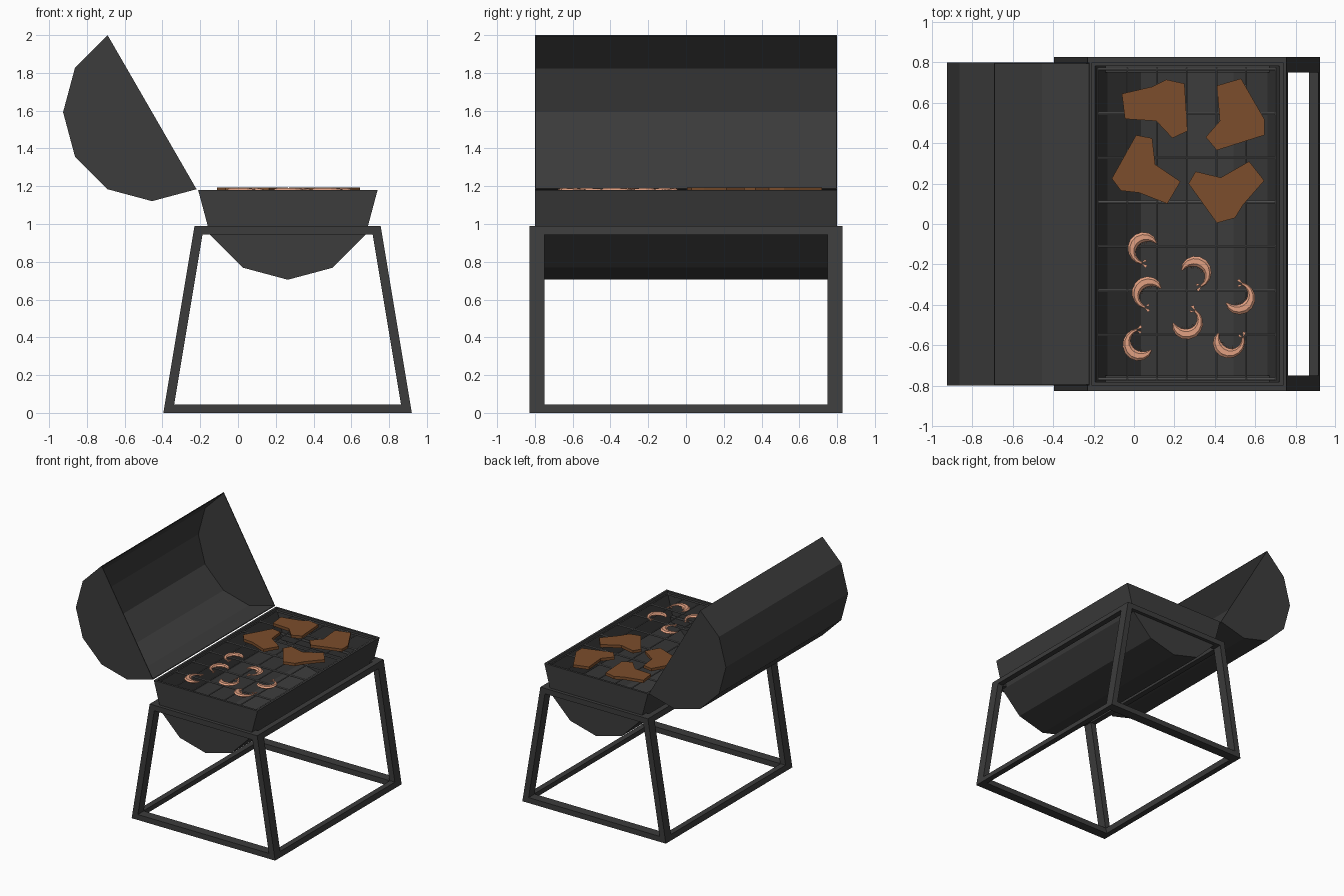
import bpy, bmesh
from math import sin, cos, pi, radians
from mathutils import Vector, Matrix

if "Cube" in bpy.data.objects:
    bpy.data.objects.remove(bpy.data.objects["Cube"])


def material(name, rgb):
    m = bpy.data.materials.new(name)
    m.diffuse_color = (*rgb, 1)
    m.use_nodes = True
    m.node_tree.nodes["Principled BSDF"].inputs["Base Color"].default_value = m.diffuse_color
    return m


IRON = material("dark_iron", (0.045, 0.045, 0.045))
STEEL = material("grate_steel", (0.12, 0.12, 0.12))
MEAT = material("cooked_meat", (0.20, 0.075, 0.025))
PINK = material("shrimp_pink", (0.75, 0.35, 0.22))


def finish(name, bm, mat):
    bmesh.ops.recalc_face_normals(bm, faces=bm.faces[:])
    me = bpy.data.meshes.new(name)
    bm.to_mesh(me)
    bm.free()
    me.materials.append(mat)
    ob = bpy.data.objects.new(name, me)
    bpy.context.collection.objects.link(ob)
    return ob


def skin(bm, rings, cap=True):
    """Bridge successive closed rings of points, capping both ends."""
    vs = [[bm.verts.new(p) for p in r] for r in rings]
    n = len(vs[0])
    for a, b in zip(vs, vs[1:]):
        for i in range(n):
            bm.faces.new((a[i], a[(i + 1) % n], b[(i + 1) % n], b[i]))
    if cap:
        bm.faces.new(vs[0])
        bm.faces.new(vs[-1])
    return vs


def prism_y(bm, profile, y0, y1):
    skin(bm, [[(x, y, z) for x, z in profile] for y in (y0, y1)])


# Half of a 12-sided barrel with wall thickness, open on the cut plane
def half_barrel(name, cx, cz, r, start, half_y, t):
    bm = bmesh.new()
    shells = []
    for rad, hy in ((r, half_y), (r - t, half_y - t)):
        arcs = [[bm.verts.new((cx + rad * cos(radians(start + 30 * i)), y,
                               cz + rad * sin(radians(start + 30 * i))))
                 for i in range(7)] for y in (-hy, hy)]
        for arc in arcs:
            bm.faces.new(arc)
        a, b = arcs
        for i in range(6):
            bm.faces.new((a[i], a[i + 1], b[i + 1], b[i]))
        shells.append((a[0], a[-1], b[-1], b[0]))
    out, inn = shells
    for i in range(4):
        j = (i + 1) % 4
        bm.faces.new((out[i], out[j], inn[j], inn[i]))
    finish(name, bm, IRON)


half_barrel("bowl", 0.264, 1.18, 0.475, 180, 0.80, 0.018)
half_barrel("lid", -0.455, 1.592, 0.471, 120, 0.80, 0.006)

# Stand: trapezoid end frames joined by four long rails
OUTER = [(-0.395, 0), (0.92, 0), (0.755, 0.99), (-0.23, 0.99)]
INNER = [(-0.338, 0.045), (0.863, 0.045), (0.713, 0.945), (-0.188, 0.945)]
for name, y0, y1 in (("front_stand_frame", -0.828, -0.75),
                     ("back_stand_frame", 0.75, 0.828)):
    bm = bmesh.new()
    loops = [[(x, y, z) for x, z in p]
             for p, y in ((OUTER, y0), (OUTER, y1), (INNER, y1), (INNER, y0))]
    vs = skin(bm, loops, cap=False)
    for i in range(4):
        j = (i + 1) % 4
        bm.faces.new((vs[3][i], vs[3][j], vs[0][j], vs[0][i]))
    finish(name, bm, IRON)

for side, x, s in (("left", -0.395, 1), ("right", 0.92, -1)):
    for level, z, dx in (("bottom", 0, 0), ("top", 0.945, 0.1575)):
        xo = x + s * dx
        bm = bmesh.new()
        prism_y(bm, [(xo, z), (xo + s * 0.046, z),
                     (xo + s * 0.0535, z + 0.045), (xo + s * 0.0075, z + 0.045)],
                -0.75, 0.75)
        finish(f"{side}_{level}_rail", bm, IRON)


# Cooking grate: thin long rods over slightly thicker cross rods
def rod(bm, a, b, r):
    a, b = Vector(a), Vector(b)
    m = (Matrix.Translation((a + b) / 2)
         @ (b - a).to_track_quat('Z', 'Y').to_matrix().to_4x4())
    bmesh.ops.create_cone(bm, cap_ends=True, segments=6, radius1=r, radius2=r,
                          depth=(b - a).length, matrix=m)


bm = bmesh.new()
for i in range(7):
    x = -0.18 + i * 0.147
    rod(bm, (x, -0.775, 1.166), (x, 0.775, 1.166), 0.005)
for i in range(8):
    y = -0.767 + i * 0.219
    rod(bm, (-0.18, y, 1.163), (0.705, y, 1.163), 0.008)
finish("cooking_grate", bm, STEEL)

# Steaks: flat outlines with a little thickness
STEAKS = [
    [(-.06, .645), (.09, .68), (.16, .715), (.25, .695), (.265, .46),
     (.19, .425), (.11, .51), (-.045, .52)],
    [(.41, .685), (.53, .72), (.645, .52), (.645, .44), (.41, .365),
     (.355, .43), (.425, .51)],
    [(.01, .44), (.09, .425), (.105, .295), (.23, .21), (.165, .1),
     (.025, .155), (-.065, .165), (-.11, .225)],
    [(.305, .26), (.43, .23), (.57, .31), (.645, .215), (.54, .095),
     (.5, .03), (.41, .005), (.27, .2)],
]
for n, pts in enumerate(STEAKS, 1):
    bm = bmesh.new()
    skin(bm, [[(x, y, z) for x, y in pts] for z in (1.171, 1.194)])
    finish(f"steak_{n}", bm, MEAT)

# Shrimp: tapered curled bodies with small legs and a tail fan
WIDTH = [.004, .014, .021, .025, .026, .025, .022, .018, .014, .010, .007]


def shrimp(name, cx, cy, mid, flip):
    def at(t, r, z=0):
        a = radians(mid) + flip * radians(-112 + 224 * t)
        return (cx + r * cos(a), cy + r * sin(a), 1.181 + z)

    bm = bmesh.new()
    rings = []
    for i, w in enumerate(WIDTH):
        rings.append([at(i / 10, 0.066 + w * cos(k * pi / 3),
                         min(w * 0.55, 0.012) * sin(k * pi / 3))
                      for k in range(6)])
    skin(bm, rings)
    for i in range(7):
        t = 0.2 + i * 0.07
        skin(bm, [[at(t - .015, .048, -.003), at(t + .015, .048, -.003),
                   at(t, .048, .004)],
                  [at(t + .02, .030, -.004), at(t + .025, .030, -.004),
                   at(t + .022, .030, -.002)]])
    for s in (-1, 1):
        skin(bm, [[at(.98, .066, z), at(1.06, .066 + s * .022, z),
                   at(1.10, .066 + s * .010, z)] for z in (-.003, .003)])
    finish(name, bm, PINK)


SHRIMP = [(.055, -.130, 145, 1), (.30, -.250, 50, -1), (.075, -.350, 140, 1),
          (.515, -.358, -40, 1), (.26, -.480, -60, 1), (.03, -.588, 215, -1),
          (.475, -.575, 260, 1)]
for n, s in enumerate(SHRIMP, 1):
    shrimp(f"shrimp_{n}", *s)
